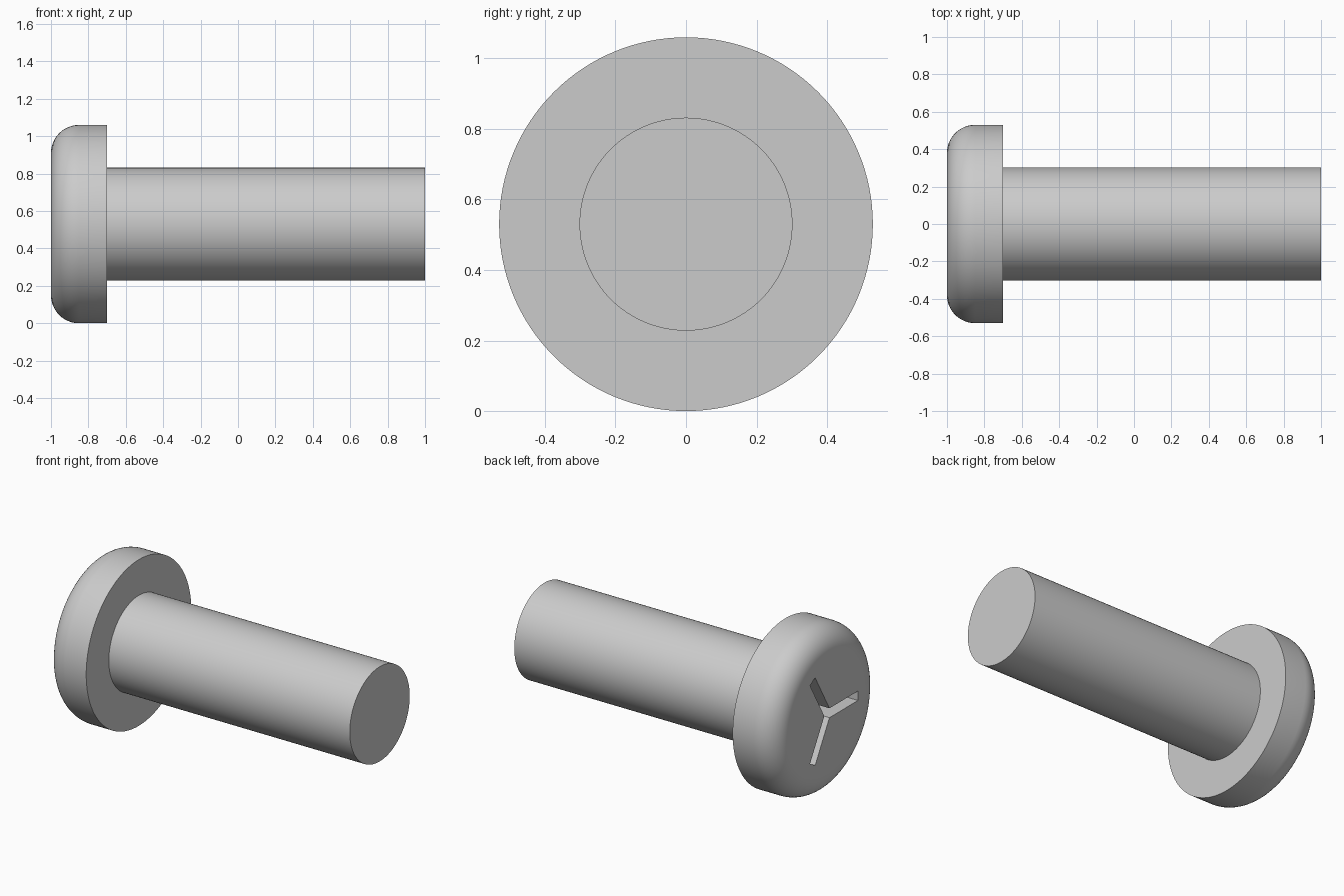
import bpy
import bmesh
from math import cos, sin, pi, radians
from mathutils import Matrix, Vector

cube = bpy.data.objects.get("Cube")
if cube:
    bpy.data.objects.remove(cube, do_unlink=True)

HEAD_R, SHANK_R, FILLET = 0.53, 0.302, 0.15
FACE_X, SHOULDER_X, TIP_X = -1.0, -0.7, 1.0
SLOT_LENGTH, SLOT_WIDTH, SLOT_DEPTH = 0.305, 0.06, 0.15
SEGMENTS = 128

steel = bpy.data.materials.new("steel_grey")
steel.use_nodes = True
grey = (0.6, 0.6, 0.6, 1)
steel.diffuse_color = grey
steel.node_tree.nodes["Principled BSDF"].inputs["Base Color"].default_value = grey


def make_object(name, bm):
    bmesh.ops.recalc_face_normals(bm, faces=bm.faces)
    mesh = bpy.data.meshes.new(name)
    bm.to_mesh(mesh)
    bm.free()
    mesh.materials.append(steel)
    obj = bpy.data.objects.new(name, mesh)
    bpy.context.collection.objects.link(obj)
    obj.location.z = HEAD_R
    return obj


def lathe(name, profile):
    """Turn an (x, radius) profile around the x axis and cap both ends."""
    bm = bmesh.new()
    rings = []
    for x, r in profile:
        angles = [2 * pi * i / SEGMENTS for i in range(SEGMENTS)]
        rings.append([bm.verts.new((x, r * cos(a), r * sin(a))) for a in angles])
    for a, b in zip(rings, rings[1:]):
        for i in range(SEGMENTS):
            j = (i + 1) % SEGMENTS
            bm.faces.new((a[i], a[j], b[j], b[i]))
    bm.faces.new(rings[0])
    bm.faces.new(rings[-1])
    return make_object(name, bm)


def activate(obj):
    bpy.ops.object.select_all(action="DESELECT")
    obj.select_set(True)
    bpy.context.view_layer.objects.active = obj


def finish(obj):
    """Round sides stay smooth, end faces stay flat."""
    activate(obj)
    bpy.ops.object.shade_smooth_by_angle(angle=radians(30))
    for face in obj.data.polygons:
        if abs(face.normal.x) > 0.999:
            face.use_smooth = False


# Head with a rounded outer edge
steps = 12
arc = [pi / 2 * i / steps for i in range(steps + 1)]
profile = [(FACE_X + FILLET * (1 - sin(a)), HEAD_R - FILLET * (1 - cos(a)))
           for a in reversed(arc)]
head = lathe("head", profile + [(SHOULDER_X, HEAD_R)])

# Three-armed drive recess
bm = bmesh.new()
outline = []
half = SLOT_WIDTH / 2
for k in range(3):
    turn = Matrix.Rotation(pi + k * 2 * pi / 3, 3, "X")
    corners = [(SLOT_LENGTH, -half), (SLOT_LENGTH, half),
               (half / math_tan if (math_tan := sin(pi / 3) / cos(pi / 3)) else 0, half)]
    for y, z in corners:
        outline.append(bm.verts.new(turn @ Vector((FACE_X - 0.1, y, z))))
base = bm.faces.new(outline)
extruded = bmesh.ops.extrude_face_region(bm, geom=[base])["geom"]
far_verts = [g for g in extruded if isinstance(g, bmesh.types.BMVert)]
bmesh.ops.translate(bm, verts=far_verts, vec=(SLOT_DEPTH + 0.1, 0, 0))
cutter = make_object("recess_cutter", bm)
cutter.hide_render = True

cut = head.modifiers.new("recess", "BOOLEAN")
cut.operation = "DIFFERENCE"
cut.solver = "EXACT"
cut.object = cutter
bpy.context.view_layer.update()
activate(head)
bpy.ops.object.modifier_apply(modifier=cut.name)
bpy.data.objects.remove(cutter, do_unlink=True)
finish(head)

# Plain cylindrical shank
shank = lathe("shank", [(SHOULDER_X - 0.02, SHANK_R), (TIP_X, SHANK_R)])
finish(shank)
